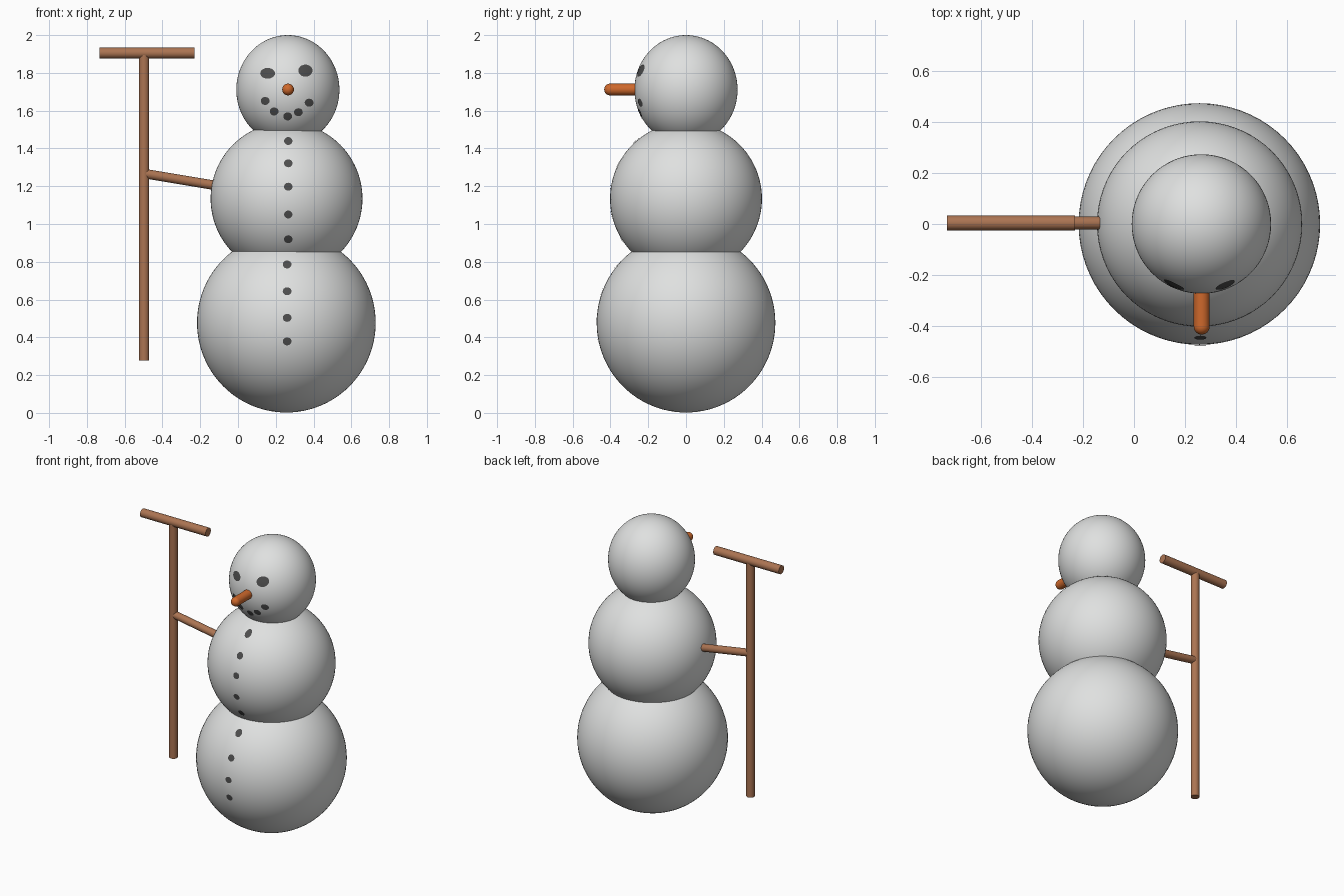
import bpy, bmesh, math
from mathutils import Vector

if "Cube" in bpy.data.objects:
    bpy.data.objects.remove(bpy.data.objects["Cube"])


def material(name, rgb):
    m = bpy.data.materials.new(name)
    m.diffuse_color = (*rgb, 1)
    m.use_nodes = True
    m.node_tree.nodes["Principled BSDF"].inputs["Base Color"].default_value = m.diffuse_color
    return m


SNOW = material("snow white", (0.74, 0.75, 0.745))
COAL = material("coal grey", (0.075, 0.075, 0.075))
ORANGE = material("carrot orange", (0.62, 0.14, 0.025))
WOOD = material("wood brown", (0.41, 0.175, 0.085))


def finish(ob, name, mat):
    ob.name = name
    ob.data.materials.append(mat)
    bpy.context.view_layer.objects.active = ob
    ob.select_set(True)
    bpy.ops.object.shade_smooth_by_angle(angle=math.radians(40))
    ob.select_set(False)
    return ob


def ball(name, centre, radii):
    bpy.ops.mesh.primitive_uv_sphere_add(segments=72, ring_count=48, radius=1, location=centre)
    ob = bpy.context.object
    ob.scale = radii
    bpy.ops.object.transform_apply(location=False, rotation=False, scale=True)
    return finish(ob, name, SNOW)


def rod(name, a, b, r, mat):
    a, b = Vector(a), Vector(b)
    d = b - a
    bpy.ops.mesh.primitive_cylinder_add(vertices=32, radius=r, depth=d.length, location=(a + b) / 2)
    ob = bpy.context.object
    ob.rotation_euler = d.to_track_quat('Z', 'Y').to_euler()
    return finish(ob, name, mat)


def coal_patch(name, shape, x, z, rx, rz):
    """Thin disc draped on the front of a snowball, just above its surface."""
    c, r = shape
    bm = bmesh.new()

    def drape(px, pz):
        k = 1 - ((px - c[0]) / r[0]) ** 2 - ((pz - c[2]) / r[2]) ** 2
        p = Vector((px, c[1] - r[1] * math.sqrt(max(k, 0)), pz))
        n = Vector([(p[i] - c[i]) / r[i] ** 2 for i in range(3)]).normalized()
        return bm.verts.new(p + n * 0.003)

    n = 20
    mid = drape(x, z)
    prev = None
    for f in (0.5, 1.0):
        ring = [drape(x + rx * f * math.cos(2 * math.pi * i / n),
                      z + rz * f * math.sin(2 * math.pi * i / n)) for i in range(n)]
        for i in range(n):
            j = (i + 1) % n
            if prev is None:
                bm.faces.new((mid, ring[i], ring[j]))
            else:
                bm.faces.new((prev[i], ring[i], ring[j], prev[j]))
        prev = ring
    me = bpy.data.meshes.new(name)
    bm.to_mesh(me)
    bm.free()
    ob = bpy.data.objects.new(name, me)
    bpy.context.collection.objects.link(ob)
    finish(ob, name, COAL)


# Three stacked snowballs
LOWER = ((0.256, 0, 0.477), (0.473, 0.473, 0.475))
MIDDLE = ((0.257, 0, 1.134), (0.402, 0.402, 0.404))
HEAD = ((0.264, 0, 1.711), (0.273, 0.273, 0.289))
ball("lower_snowball", *LOWER)
ball("middle_snowball", *MIDDLE)
ball("head_snowball", *HEAD)

# Eyes, mouth and buttons
coal_patch("eye_left", HEAD, 0.158, 1.797, 0.039, 0.028)
coal_patch("eye_right", HEAD, 0.356, 1.811, 0.037, 0.032)
for x, z in ((0.145, 1.652), (0.192, 1.597), (0.263, 1.571), (0.319, 1.593), (0.375, 1.643)):
    coal_patch("mouth_coal", HEAD, x, z, 0.023, 0.021)
for z in (1.437, 1.32, 1.197, 1.051, 0.921):
    coal_patch("middle_button", MIDDLE, 0.266, z, 0.022, 0.021)
for z in (0.784, 0.643, 0.503, 0.379):
    coal_patch("lower_button", LOWER, 0.26, z, 0.023, 0.021)

# Carrot nose: a rod with a rounded tip
rod("nose", (0.265, -0.2, 1.712), (0.265, -0.402, 1.712), 0.031, ORANGE)
bpy.ops.mesh.primitive_uv_sphere_add(segments=32, ring_count=16, radius=0.031,
                                     location=(0.265, -0.402, 1.712))
finish(bpy.context.object, "nose_tip", ORANGE)

# Stick arm and the T-shaped pole it holds
rod("arm", (-0.497, 0.004, 1.267), (-0.06, 0.004, 1.194), 0.025, WOOD)
rod("pole", (-0.497, 0.004, 0.277), (-0.497, 0.004, 1.9), 0.027, WOOD)
rod("crossbar", (-0.733, 0.004, 1.905), (-0.231, 0.004, 1.905), 0.029, WOOD)
